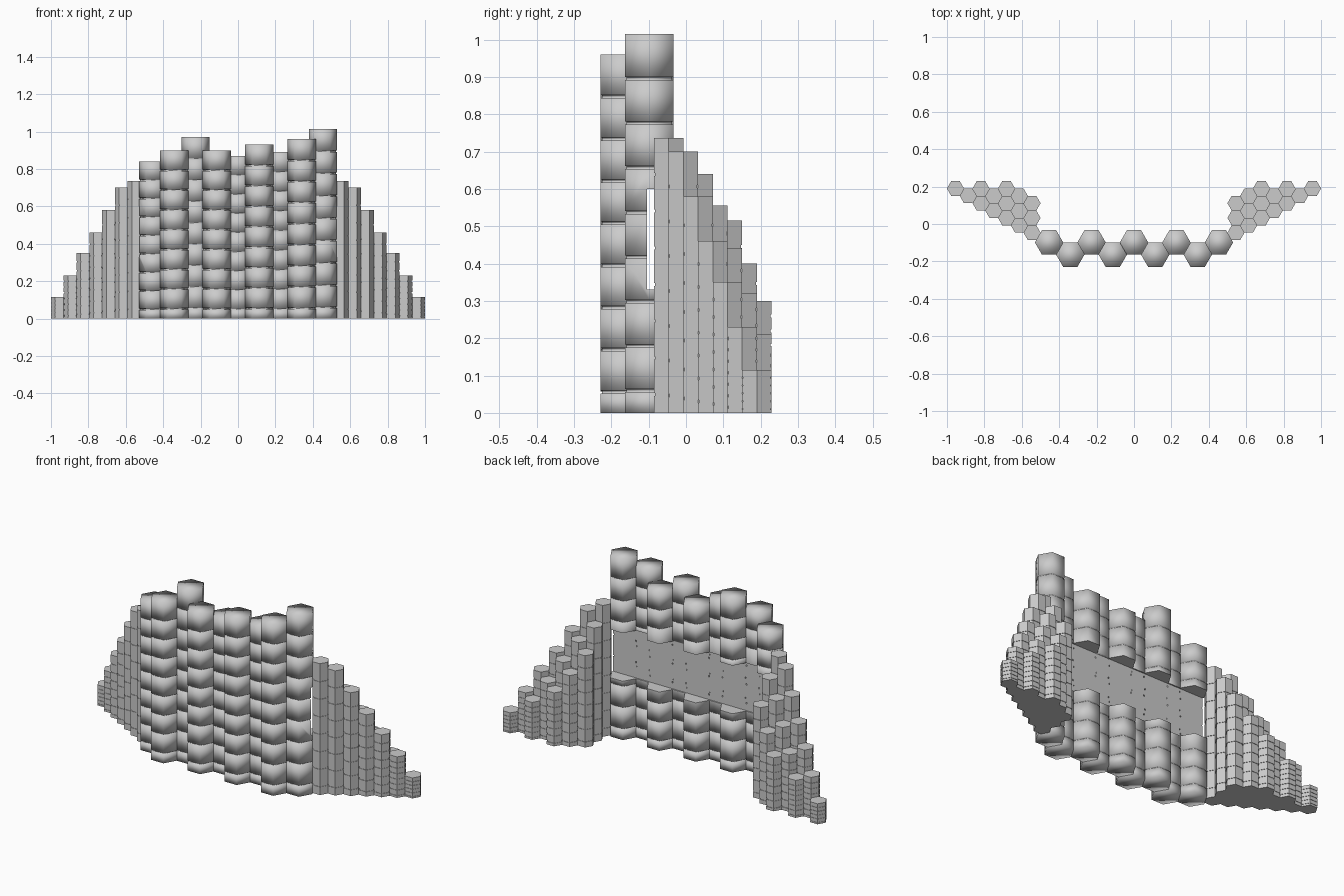
import bpy, bmesh, math

if "Cube" in bpy.data.objects:
    bpy.data.objects.remove(bpy.data.objects["Cube"])

def hex_column(name, x, y, r, h, rows, groove, gap, smooth):
    """Hexagonal column of stacked blocks; the lowest block is half height."""
    step = h / (rows - 0.5)
    prof = [(r, 0.0)]
    for i in range(rows - 1):
        z = step * (i + 0.5)
        prof += [(r, z - gap / 2), (r - groove, z - gap / 2),
                 (r - groove, z + gap / 2), (r, z + gap / 2)]
    prof.append((r, h))
    bm = bmesh.new()
    rings = []
    for rad, z in prof:
        rings.append([bm.verts.new((rad * math.cos(k * math.pi / 3),
                                    rad * math.sin(k * math.pi / 3), z)) for k in range(6)])
    for a, b in zip(rings, rings[1:]):
        for k in range(6):
            n = (k + 1) % 6
            bm.faces.new((a[k], a[n], b[n], b[k]))
    bm.faces.new(rings[0][::-1])
    bm.faces.new(rings[-1])
    for f in bm.faces:
        f.smooth = smooth
    me = bpy.data.meshes.new(name)
    bm.to_mesh(me)
    bm.free()
    ob = bpy.data.objects.new(name, me)
    ob.location = (x, y, 0)
    bpy.context.collection.objects.link(ob)
    return ob

# Box that cuts the long recess into the back of the wall
bpy.ops.mesh.primitive_cube_add(size=1, location=(0, -0.03, 0.465))
cutter = bpy.context.object
cutter.name = "recess_cutter"
cutter.scale = (1.2, 0.15, 0.27)
cutter.hide_render = True
cutter.display_type = 'WIRE'

# Central wall: nine large columns, alternating back and front
R = 0.0757
heights = [0.84, 0.90, 0.97, 0.90, 0.87, 0.93, 0.89, 0.96, 1.015]
for i, h in enumerate(heights):
    y = -0.0985 if i % 2 == 0 else -0.164
    col = hex_column(f"wall_column_{i + 1}", (i - 4) * 1.5 * R, y, R, h, 9, 0.005, 0.008, True)
    cut = col.modifiers.new("back_recess", 'BOOLEAN')
    cut.operation = 'DIFFERENCE'
    cut.solver = 'EXACT'
    cut.object = cutter

# Stepped side wings: (steps inward, rows forward, height), repeated on both sides
r = 0.0455
wing = [(0, 0, 0.115), (1, 1, 0.23), (2, 0, 0.21), (2, 2, 0.35), (3, 1, 0.32),
        (3, 3, 0.46), (4, 0, 0.30), (4, 2, 0.44), (4, 4, 0.58), (5, 1, 0.40),
        (5, 3, 0.555), (5, 5, 0.70), (6, 2, 0.515), (6, 4, 0.64), (6, 6, 0.737)]
for side, sx in (("left", -1), ("right", 1)):
    for i, k, h in wing:
        hex_column(f"{side}_wing_column_{i}_{k}", sx * (0.9545 - 1.5 * r * i),
                   0.19 - r * math.sqrt(3) / 2 * k, r, h,
                   6 if i == 0 else 8, 0.003, min(0.008, h * 0.03), False)
